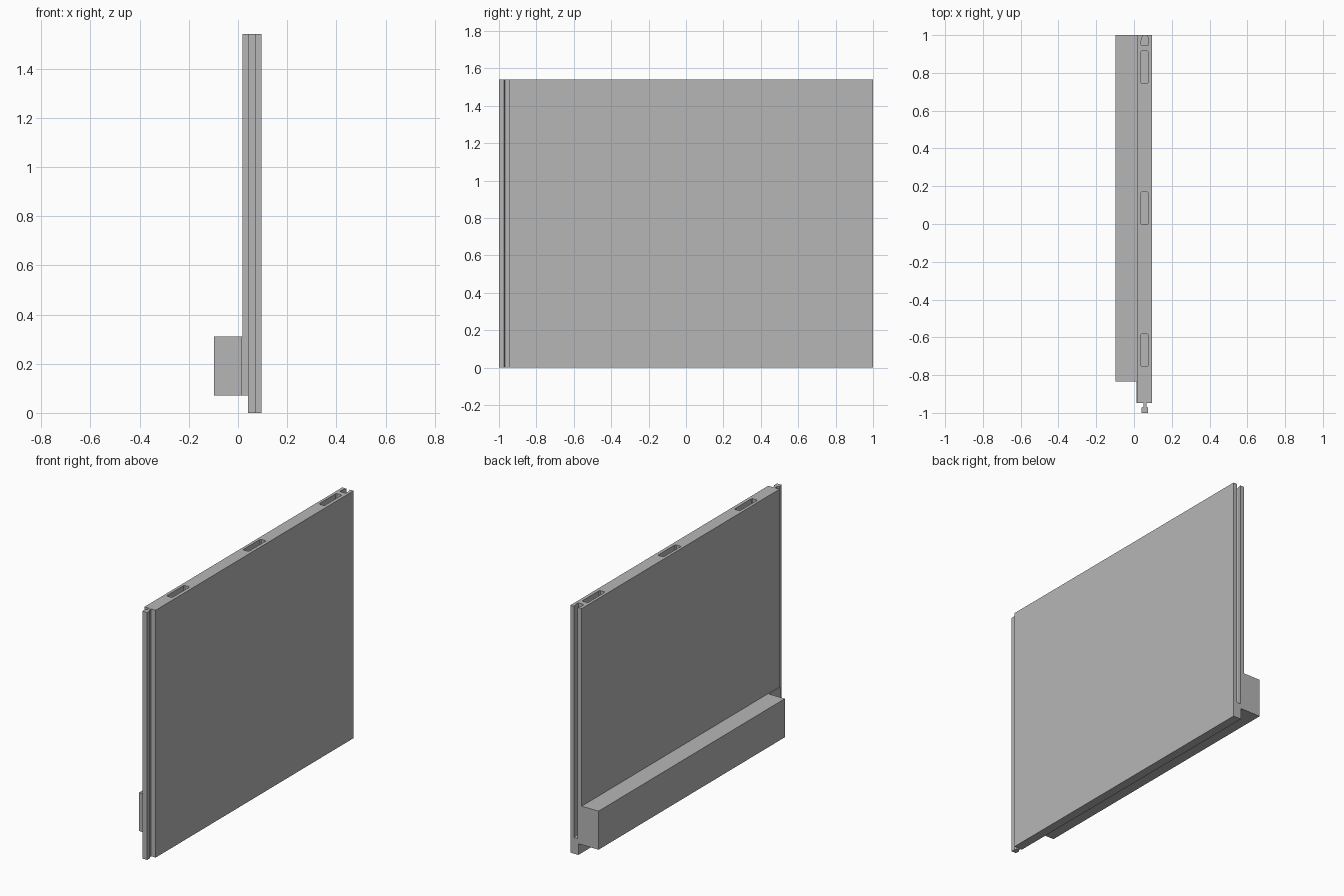
import bpy
import bmesh
from mathutils import Vector

cube = bpy.data.objects.get("Cube")
if cube:
    bpy.data.objects.remove(cube, do_unlink=True)

grey = bpy.data.materials.new("plain grey")
grey.use_nodes = True
colour = (0.47, 0.47, 0.47, 1)
grey.diffuse_color = colour
grey.node_tree.nodes["Principled BSDF"].inputs["Base Color"].default_value = colour

HEIGHT = 1.54
CORE_FLOOR = 0.10


def add_prism(bm, points, axis, low, high):
    """Extrude a 2D profile along y (profile in xz) or z (profile in xy)."""
    def place(a, b, t):
        return (a, t, b) if axis == "y" else (a, b, t)
    face = bm.faces.new([bm.verts.new(place(a, b, low)) for a, b in points])
    extruded = bmesh.ops.extrude_face_region(bm, geom=[face])["geom"]
    step = Vector(place(0, 0, high - low))
    bmesh.ops.translate(bm, vec=step, verts=[v for v in extruded if isinstance(v, bmesh.types.BMVert)])


def rectangle(a0, a1, b0, b1):
    return [(a0, b0), (a1, b0), (a1, b1), (a0, b1)]


def chamfered(a0, a1, b0, b1, c):
    return [(a0 + c, b0), (a1 - c, b0), (a1, b0 + c), (a1, b1 - c),
            (a1 - c, b1), (a0 + c, b1), (a0, b1 - c), (a0, b0 + c)]


def make_object(name, prisms):
    bm = bmesh.new()
    for prism in prisms:
        add_prism(bm, *prism)
    bmesh.ops.recalc_face_normals(bm, faces=bm.faces)
    mesh = bpy.data.meshes.new(name)
    bm.to_mesh(mesh)
    bm.free()
    mesh.materials.append(grey)
    obj = bpy.data.objects.new(name, mesh)
    bpy.context.collection.objects.link(obj)
    return obj


# Wall panel, with a rebate along the lower edge of its right side
panel_profile = [(0.041, 0), (0.096, 0), (0.096, HEIGHT), (0.018, HEIGHT), (0.018, 0.07), (0.041, 0.07)]
panel = make_object("wall_panel", [(panel_profile, "y", -0.947, 1)])

# Hollow slots in the top edge and the dovetail groove in the back edge
top = HEIGHT + 0.05
cuts = [(chamfered(0.036, 0.075, y, y + 0.173, 0.006), "z", CORE_FLOOR, top)
        for y in (-0.755, -0.003, 0.743)]
groove = [(0.038, 0.948), (0.078, 0.948), (0.078, 0.97), (0.07, 1.0),
          (0.07, 1.02), (0.046, 1.02), (0.046, 1.0), (0.038, 0.97)]
cuts.append((groove, "z", CORE_FLOOR, top))
cutter = make_object("slot_cutter", cuts)
cutter.hide_render = True

boolean = panel.modifiers.new("slots", "BOOLEAN")
boolean.operation = "DIFFERENCE"
boolean.solver = "EXACT"
boolean.object = cutter
with bpy.context.temp_override(object=panel, active_object=panel, selected_objects=[panel]):
    bpy.ops.object.modifier_apply(modifier=boolean.name)
bpy.data.objects.remove(cutter, do_unlink=True)

# T-shaped tongue running up the front edge
tongue = [(0.05, -0.947), (0.05, -0.967), (0.041, -0.972), (0.041, -1), (0.074, -1),
          (0.074, -0.972), (0.065, -0.967), (0.065, -0.947)]
make_object("front_tongue", [(tongue, "z", 0, HEIGHT)])

# Box ledge along the right side, and the thin plate continuing it forward
make_object("side_ledge", [(rectangle(-0.098, 0.018, 0.07, 0.31), "y", -0.833, 1)])
make_object("ledge_end_plate", [(rectangle(0.013, 0.018, 0.07, 0.31), "y", -0.947, -0.833)])
